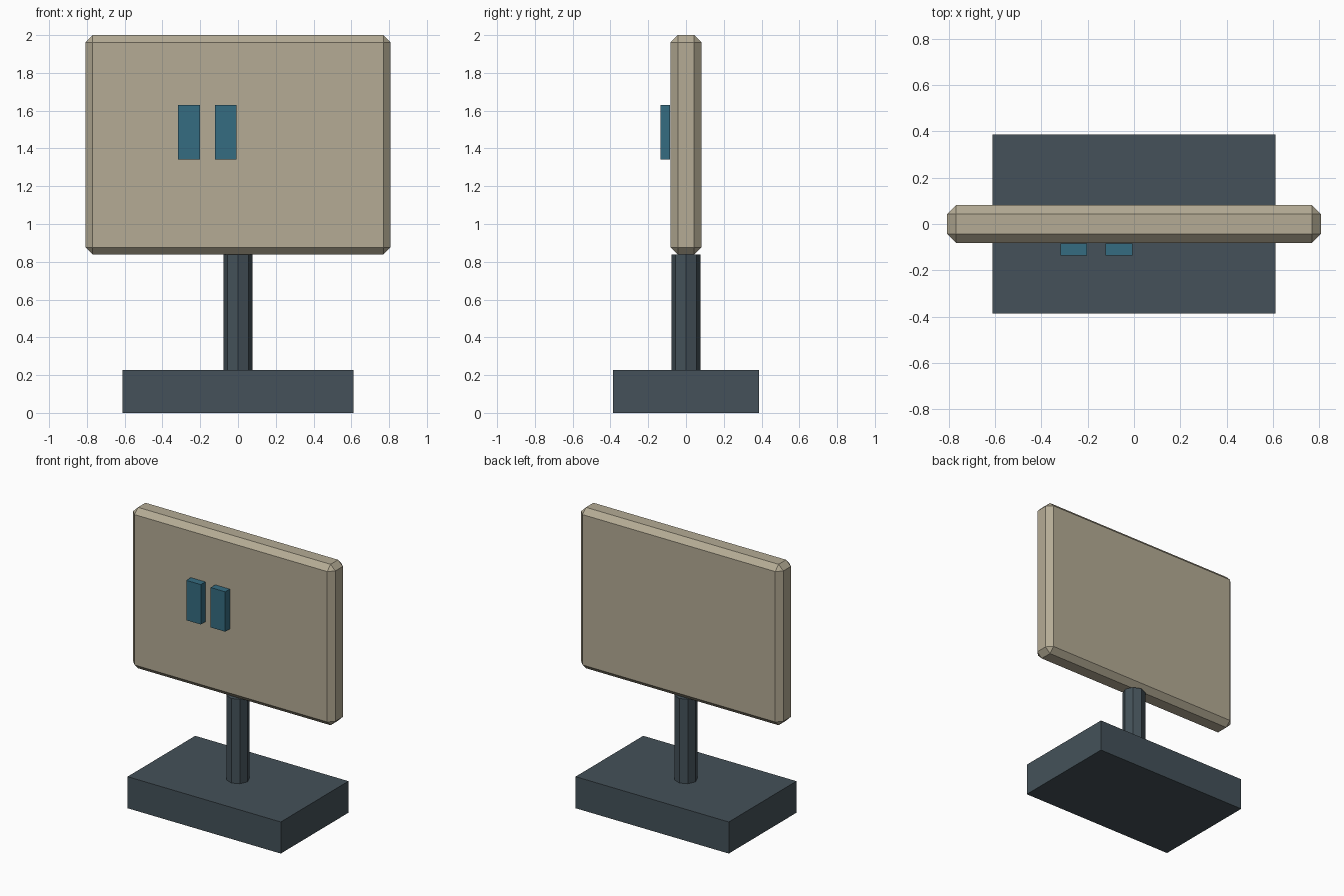
import bpy, bmesh
from mathutils import Matrix, Vector

if "Cube" in bpy.data.objects:
    bpy.data.objects.remove(bpy.data.objects["Cube"])


def material(name, rgb):
    m = bpy.data.materials.new(name)
    m.diffuse_color = (*rgb, 1)
    m.use_nodes = True
    m.node_tree.nodes["Principled BSDF"].inputs["Base Color"].default_value = m.diffuse_color
    return m


def add_object(name, bm, mat):
    mesh = bpy.data.meshes.new(name)
    bm.to_mesh(mesh)
    bm.free()
    mesh.materials.append(mat)
    ob = bpy.data.objects.new(name, mesh)
    bpy.context.collection.objects.link(ob)
    return ob


def box(name, center, size, mat, chamfer=0):
    bm = bmesh.new()
    bmesh.ops.create_cube(bm, size=1)
    bmesh.ops.scale(bm, vec=Vector(size), verts=bm.verts)
    if chamfer:
        bmesh.ops.bevel(bm, geom=bm.edges[:], offset=chamfer, segments=1,
                        affect='EDGES', clamp_overlap=True)
    bmesh.ops.translate(bm, vec=Vector(center), verts=bm.verts)
    return add_object(name, bm, mat)


slate = material("slate", (0.058, 0.083, 0.10))
tan = material("tan", (0.46, 0.41, 0.30))
blue = material("blue", (0.036, 0.15, 0.22))

# Base block
box("base", (0, 0, 0.114), (1.224, 0.772, 0.228), slate)

# Eight-sided post, corners on the axes
bm = bmesh.new()
bmesh.ops.create_cone(bm, cap_ends=True, segments=8, radius1=0.077, radius2=0.077,
                      depth=0.61, matrix=Matrix.Translation((0, 0, 0.533)))
add_object("post", bm, slate)

# Chamfered sign panel
box("panel", (0, 0, 1.419), (1.615, 0.162, 1.162), tan, 0.038)

# Two raised bars on the front face
for i, x in enumerate((-0.26, -0.065)):
    box(f"bar_{i + 1}", (x, -0.11, 1.485), (0.116, 0.052, 0.288), blue)
